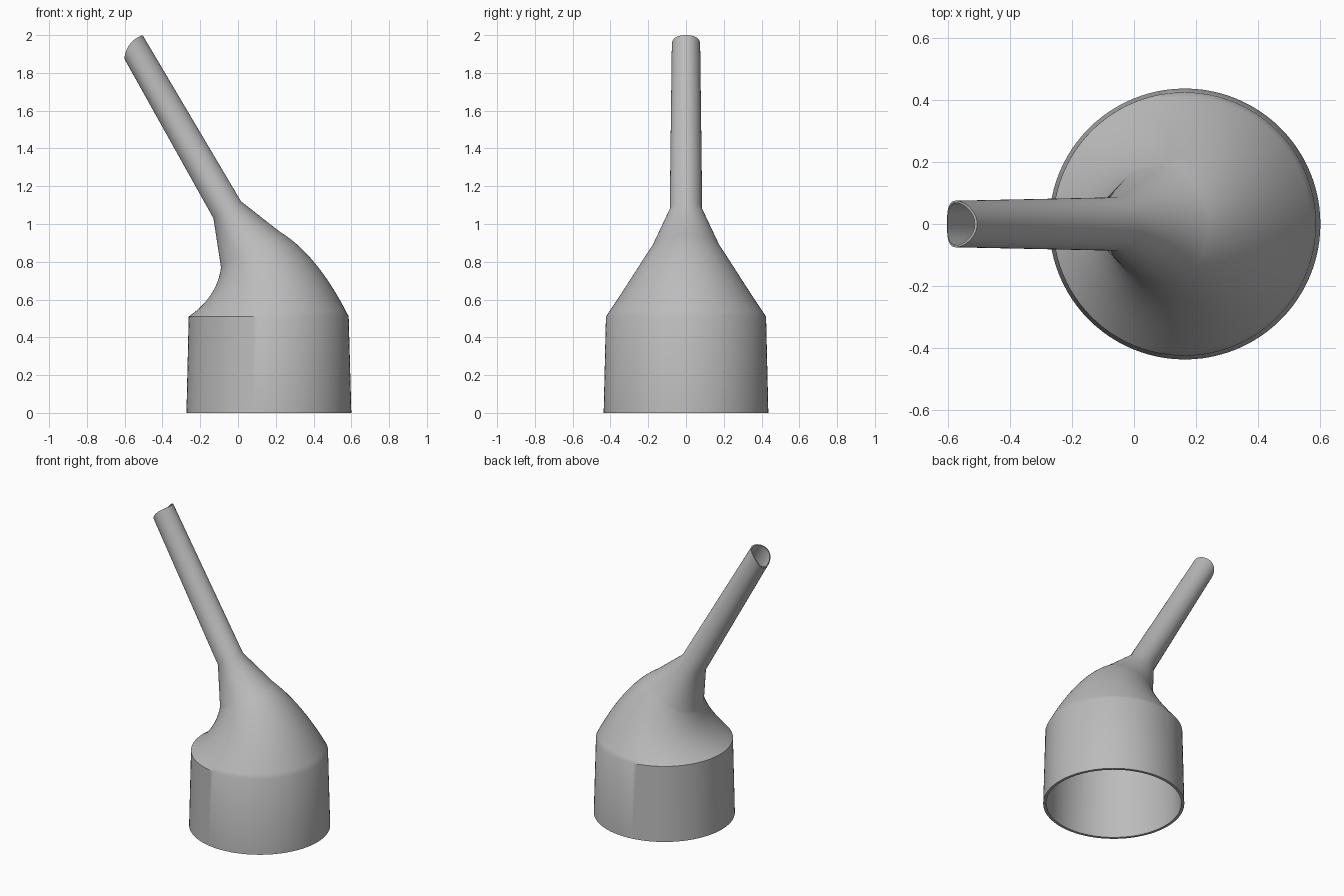
import bpy, bmesh, math
from mathutils import Vector

SEGMENTS = 96

if "Cube" in bpy.data.objects:
    bpy.data.objects.remove(bpy.data.objects["Cube"], do_unlink=True)

grey = bpy.data.materials.new("plain grey")
grey.use_nodes = True
colour = (0.5, 0.5, 0.5, 1)
grey.diffuse_color = colour
grey.node_tree.nodes["Principled BSDF"].inputs["Base Color"].default_value = colour


def bezier(a, b, c, t):
    return a * (1 - t) ** 2 + b * 2 * t * (1 - t) + c * t * t


def section(left, right, depth, wall, bulge=0):
    """A ring described by its two side points (x, z), its depth and wall."""
    return Vector(left), Vector(right), depth, wall, bulge


# Collar: slightly tapered cup
sections = [section((-0.273, 0), (0.6, 0), 0.436, 0.018),
            section((-0.261, 0.51), (0.586, 0.51), 0.424, 0.018)]

# Shoulder: circles that tilt and shrink along two curved edges
left_edge = [Vector(p) for p in ((-0.261, 0.51), (-0.11, 0.615), (-0.09, 0.77))]
right_edge = [Vector(p) for p in ((0.586, 0.51), (0.42, 0.84), (0.22, 0.96))]
STEPS = 20
for i in range(1, STEPS + 1):
    t = i / STEPS
    left, right = bezier(*left_edge, t), bezier(*right_edge, t)
    rise = ((left.y + right.y) / 2 - 0.51) / 0.355
    sections.append(section(left, right, 0.424 - 0.242 * rise, 0.018 - 0.006 * t))

# Neck cone, then the long spout with its rounded slanting tip
sections += [section((-0.13, 1.03), (0.016, 1.12), 0.086, 0.009),
             section((-0.602, 1.875), (-0.505, 2.0), 0.075, 0.007, 0.024)]


def add_ring(bm, sec, inset):
    left, right, depth, wall, bulge = sec
    middle, half = (left + right) / 2, (right - left) / 2
    shrink = wall * inset
    axis = Vector((-half.y, half.x)).normalized()
    ring = []
    for k in range(SEGMENTS):
        a = 2 * math.pi * k / SEGMENTS
        u = math.cos(a) * (1 - shrink / half.length)
        p = middle + half * u + axis * bulge * (1 - u * u)
        ring.append(bm.verts.new((p.x, math.sin(a) * (depth - shrink), p.y)))
    return ring


# Hollow shell: outside going up, inside coming back down
bm = bmesh.new()
rings = [add_ring(bm, s, 0) for s in sections]
rings += [add_ring(bm, s, 1) for s in reversed(sections)]
for i, low in enumerate(rings):
    high = rings[(i + 1) % len(rings)]
    for k in range(SEGMENTS):
        n = (k + 1) % SEGMENTS
        bm.faces.new((low[k], low[n], high[n], high[k]))
bmesh.ops.recalc_face_normals(bm, faces=bm.faces)
mesh = bpy.data.meshes.new("funnel_shell")
bm.to_mesh(mesh)
bm.free()
mesh.materials.append(grey)
funnel = bpy.data.objects.new("funnel_shell", mesh)
bpy.context.collection.objects.link(funnel)

bpy.ops.object.select_all(action="DESELECT")
funnel.select_set(True)
bpy.context.view_layer.objects.active = funnel
bpy.ops.object.shade_smooth_by_angle(angle=math.radians(35))
